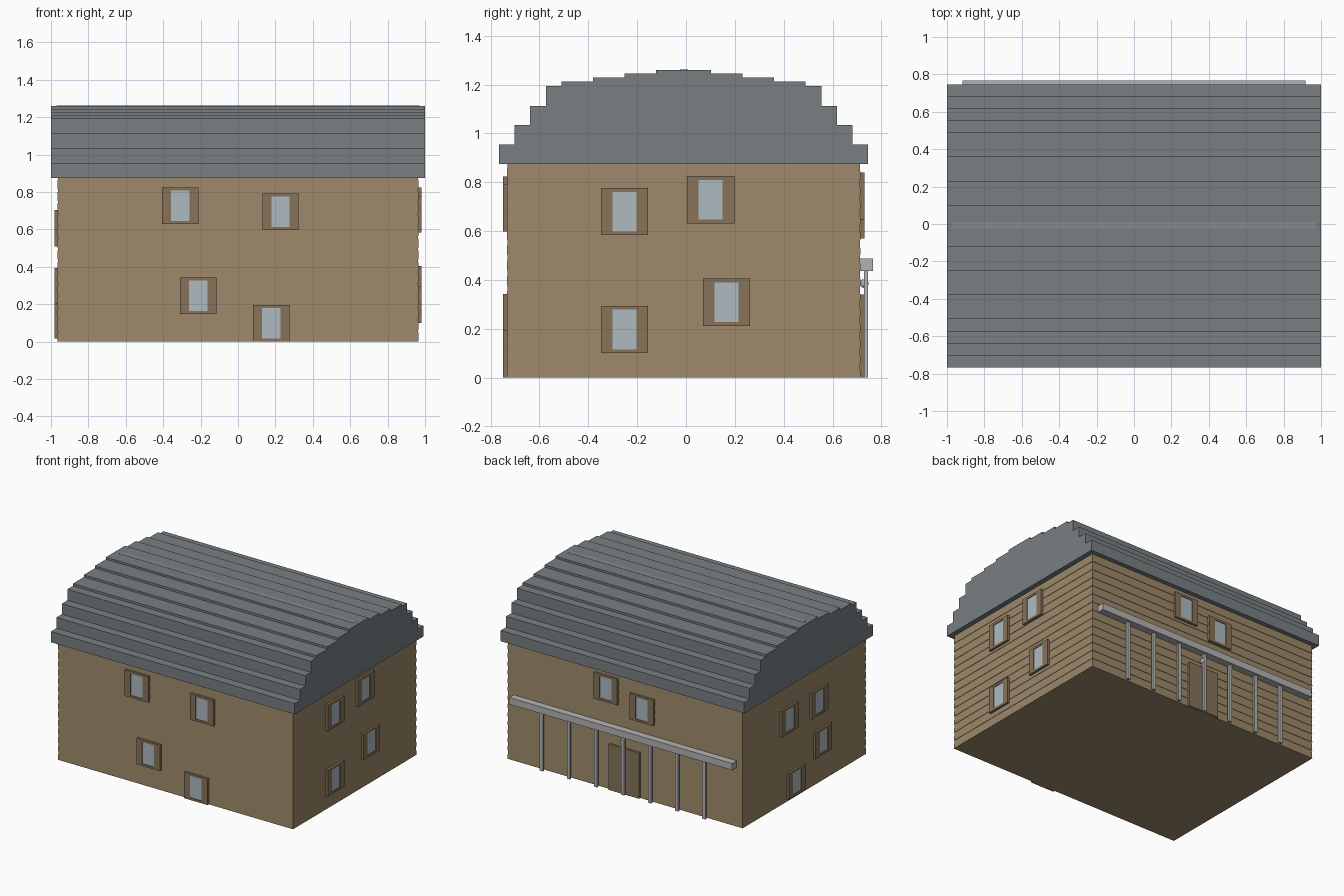
import bpy, bmesh
from math import pi
from mathutils import Matrix, Vector

if "Cube" in bpy.data.objects:
    bpy.data.objects.remove(bpy.data.objects["Cube"])

def material(name, rgb):
    m = bpy.data.materials.new(name)
    m.diffuse_color = (*rgb, 1)
    m.use_nodes = True
    m.node_tree.nodes["Principled BSDF"].inputs["Base Color"].default_value = m.diffuse_color
    return m

WOOD = material("wall_wood", (0.33, 0.245, 0.14))
TRIM = material("trim_wood", (0.24, 0.17, 0.10))
SLATE = material("slate", (0.19, 0.215, 0.225))
RIDGE = material("ridge_grey", (0.24, 0.265, 0.28))
GLASS = material("glass", (0.42, 0.49, 0.53))
STONE = material("porch_grey", (0.45, 0.45, 0.45))

def finish(name, bm, mat):
    bmesh.ops.recalc_face_normals(bm, faces=bm.faces)
    me = bpy.data.meshes.new(name)
    bm.to_mesh(me)
    bm.free()
    me.materials.append(mat)
    ob = bpy.data.objects.new(name, me)
    bpy.context.collection.objects.link(ob)
    return ob

def add_box(bm, lo, hi, mat=Matrix()):
    lo, hi = Vector(lo), Vector(hi)
    m = mat @ Matrix.Translation((lo + hi) / 2) @ Matrix.Diagonal((*(hi - lo), 1))
    bmesh.ops.create_cube(bm, size=1, matrix=m)

def box(name, lo, hi, mat):
    bm = bmesh.new()
    add_box(bm, lo, hi)
    return finish(name, bm, mat)

# Walls: stacked clapboards, each leaning out slightly at its lower edge
X0, X1, Y0, Y1, TOP = -0.966, 0.966, -0.734, 0.715, 0.878
bm = bmesh.new()
boards, prev, first = 14, None, None
for i in range(boards):
    for z, inset in ((i * TOP / boards, 0.0), ((i + 1) * TOP / boards, 0.003)):
        ring = [bm.verts.new((x, y, z)) for x, y in (
            (X0 + inset, Y0 + inset), (X1 - inset, Y0 + inset),
            (X1 - inset, Y1 - inset), (X0 + inset, Y1 - inset))]
        if prev:
            for k in range(4):
                n = (k + 1) % 4
                bm.faces.new((prev[k], prev[n], ring[n], ring[k]))
        else:
            first = ring
        prev = ring
bm.faces.new(first)
bm.faces.new(prev)
finish("walls", bm, WOOD)

# Roof: stepped barrel profile (half width, step height) extruded along x
steps = [(0.756, 0.955), (0.692, 1.035), (0.628, 1.113), (0.564, 1.195),
         (0.499, 1.212), (0.370, 1.228), (0.241, 1.245), (0.112, 1.26)]
half, z = [], 0.875
for w, top in steps:
    half += [(w, z), (w, top)]
    z = top
CY = -0.010
profile = [(CY + w, h) for w, h in half] + [(CY - w, h) for w, h in reversed(half)]
bm = bmesh.new()
cap = bm.faces.new([bm.verts.new((-1, y, h)) for y, h in profile])
ext = bmesh.ops.extrude_face_region(bm, geom=[cap])
bmesh.ops.translate(bm, vec=(2, 0, 0),
                    verts=[v for v in ext["geom"] if isinstance(v, bmesh.types.BMVert)])
finish("roof", bm, SLATE)
box("ridge_cap", (-0.97, -0.025, 1.23), (0.97, 0.008, 1.2615), RIDGE)

# Windows: (position along wall, centre height), seen from outside left to right
sides = {
    "front": (0, -Y0, [(-0.309, 0.727), (0.227, 0.695), (-0.213, 0.245), (0.178, 0.098)]),
    "right": (pi / 2, X1, [(-0.252, 0.68), (0.101, 0.728), (-0.252, 0.197), (0.166, 0.308)]),
    "back": (pi, Y1, [(-0.15, 0.743), (0.146, 0.667)]),
    "left": (-pi / 2, -X0, [(-0.18, 0.607), (0.17, 0.607), (0.216, 0.298), (-0.098, 0.115)]),
}
W, GW, GH = 0.097, 0.049, 0.081
for side, (angle, dist, spots) in sides.items():
    rot = Matrix.Rotation(angle, 4, 'Z')
    out, back = -dist - 0.016, -dist + 0.01
    for i, (u, z) in enumerate(spots, 1):
        bm = bmesh.new()
        for a, b, c, d in ((-W, -GW, -W, W), (GW, W, -W, W),
                           (-GW, GW, -W, -GH), (-GW, GW, GH, W)):
            add_box(bm, (u + a, out, z + c), (u + b, back, z + d), rot)
        finish(f"{side}_window_frame_{i}", bm, TRIM)
        bm = bmesh.new()
        add_box(bm, (u - GW, out + 0.005, z - GH), (u + GW, back, z + GH), rot)
        finish(f"{side}_window_glass_{i}", bm, GLASS)

# Back door
box("door", (-0.125, Y1 - 0.01, 0), (0.125, 0.73, 0.34), TRIM)

# Porch beam, seven posts and a small lamp
box("porch_beam", (-0.916, Y1 - 0.003, 0.437), (0.916, 0.766, 0.487), STONE)
for i in range(7):
    x = (i - 3) * 0.2225
    box(f"porch_post_{i + 1}", (x - 0.0125, 0.729, 0), (x + 0.0125, 0.745, 0.437), STONE)
bm = bmesh.new()
bmesh.ops.create_uvsphere(bm, u_segments=10, v_segments=6, radius=0.018,
                          matrix=Matrix.Translation((0.012, 0.73, 0.385)))
finish("porch_lamp", bm, STONE)
